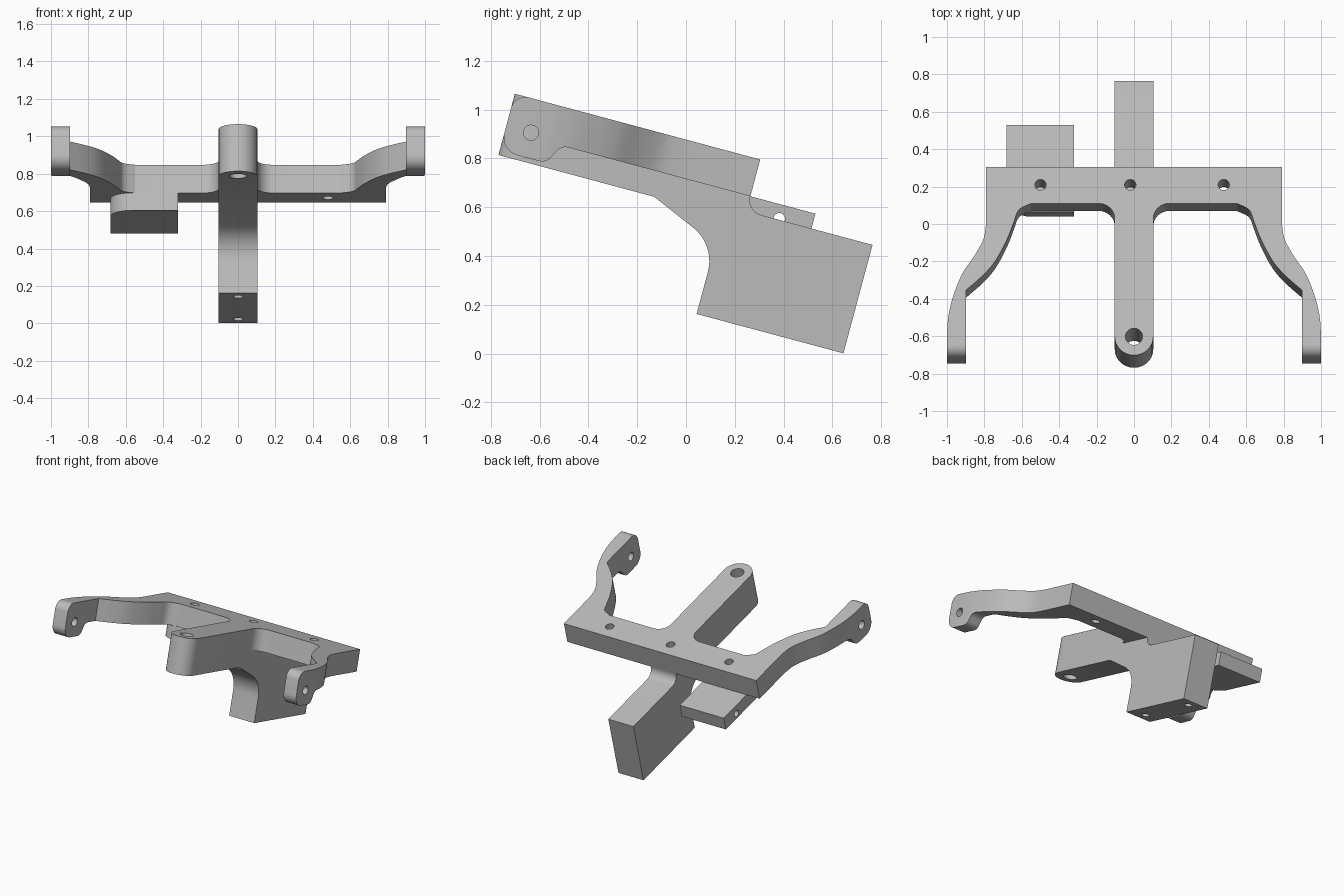
import bpy, bmesh, math
from mathutils import Matrix, Vector

if "Cube" in bpy.data.objects:
    bpy.data.objects.remove(bpy.data.objects["Cube"])

TILT = Matrix.Rotation(math.radians(-15), 4, "X")
TOP, UNDER, BACK, FRONT = 0.847, 0.691, 0.088, -0.953
HALF = 0.103  # half width of the centre arm

grey = bpy.data.materials.new("light grey")
grey.use_nodes = True
grey.diffuse_color = (0.5, 0.5, 0.5, 1)
grey.node_tree.nodes["Principled BSDF"].inputs["Base Color"].default_value = grey.diffuse_color


def rounded(corners, steps=10):
    """Outline through (a, b, radius) corners, each filleted by its radius."""
    out = []
    for i, (a, b, r) in enumerate(corners):
        p = Vector((a, b))
        if r == 0:
            out.append(p)
            continue
        d0 = (Vector(corners[i - 1][:2]) - p).normalized()
        d1 = (Vector(corners[(i + 1) % len(corners)][:2]) - p).normalized()
        half = d0.angle(d1) / 2
        centre = p + (d0 + d1).normalized() * r / math.sin(half)
        s = p + d0 * r / math.tan(half) - centre
        e = p + d1 * r / math.tan(half) - centre
        sweep = math.pi - 2 * half
        for k in range(steps + 1):
            t = k / steps
            out.append(centre + (s * math.sin((1 - t) * sweep) + e * math.sin(t * sweep)) / math.sin(sweep))
    return out


def spline(points, steps=5):
    """Smooth curve through the points."""
    p = [Vector(q) for q in points]
    p = [2 * p[0] - p[1]] + p + [2 * p[-1] - p[-2]]
    out = []
    for a, b, c, d in zip(p, p[1:], p[2:], p[3:]):
        for k in range(steps):
            t = k / steps
            out.append(0.5 * (2 * b + (c - a) * t + (2 * a - 5 * b + 4 * c - d) * t ** 2
                              + (3 * b - a - 3 * c + d) * t ** 3))
    return out + [p[-2]]


def prism(name, outline, axis, lo, hi):
    """Extrude a plan (axis Z) or side (axis X) outline between lo and hi."""
    bm = bmesh.new()
    place = (lambda p, h: (p[0], p[1], h)) if axis == "Z" else (lambda p, h: (h, p[0], p[1]))
    rings = [[bm.verts.new(place(p, h)) for p in outline] for h in (lo, hi)]
    for ring in rings:
        bm.faces.new(ring)
    n = len(outline)
    for i in range(n):
        j = (i + 1) % n
        bm.faces.new((rings[0][i], rings[0][j], rings[1][j], rings[1][i]))
    bmesh.ops.recalc_face_normals(bm, faces=bm.faces)
    mesh = bpy.data.meshes.new(name)
    bm.to_mesh(mesh)
    bm.free()
    mesh.materials.append(grey)
    obj = bpy.data.objects.new(name, mesh)
    bpy.context.collection.objects.link(obj)
    return obj


def combine(obj, tool, operation):
    """Apply a boolean and throw the tool away."""
    mod = obj.modifiers.new("cut", "BOOLEAN")
    mod.operation, mod.object, mod.solver = operation, tool, "EXACT"
    bpy.context.view_layer.objects.active = obj
    bpy.ops.object.modifier_apply(modifier=mod.name)
    bpy.data.objects.remove(tool)


def drill(obj, a, b, radius, axis, lo, hi):
    circle = [(a + radius * math.cos(t * math.pi / 16), b + radius * math.sin(t * math.pi / 16))
              for t in range(32)]
    combine(obj, prism("drill", circle, axis, lo, hi), "DIFFERENCE")


def finish(obj):
    obj.data.transform(TILT)
    bpy.ops.object.select_all(action="DESELECT")
    obj.select_set(True)
    bpy.context.view_layer.objects.active = obj
    bpy.ops.object.shade_smooth_by_angle(angle=math.radians(25))


# Cross bar with two swept side arms: plan outline trimmed by a side profile
outer = spline([(0.79, -0.22), (0.805, -0.31), (0.855, -0.405), (0.92, -0.505),
                (0.971, -0.64), (0.994, -0.75), (1, -0.85)])
inner = spline([(0.897, -0.592), (0.815, -0.518), (0.743, -0.434), (0.678, -0.31),
                (0.642, -0.215), (0.615, -0.148), (0.55, -0.113)])
r = 0.085
web = [Vector((HALF + r - r * math.sin(t * math.pi / 16), -0.113 - r + r * math.cos(t * math.pi / 16)))
       for t in range(9)]
half = [Vector((0.79, BACK))] + outer + [Vector((1, -1.1)), Vector((0.897, -1.1))] + inner + web
plan = half + [Vector((-p.x, p.y)) for p in reversed(half)]
side = rounded([(0.3, TOP, 0), (FRONT, TOP, 0.06), (FRONT, 0.606, 0.075),
                (-0.755, 0.606, 0.05), (-0.715, UNDER, 0.05), (0.3, UNDER, 0)])
cross_bar = prism("cross_bar_and_side_arms", plan, "Z", 0.4, 1.1)
combine(cross_bar, prism("trim", side, "X", -1.2, 1.2), "INTERSECT")
for x in (-0.5, -0.02, 0.48):
    drill(cross_bar, x, -0.01, 0.03, "Z", 0.5, 1)
drill(cross_bar, -0.8475, 0.71, 0.031, "X", -1.3, 1.3)
finish(cross_bar)

# Centre arm with the grip block: side profile trimmed by a round-nosed plan
step = -0.113 - r
side = rounded([(step, TOP, 0), (-1.1, TOP, 0), (-1.1, 0.587, 0), (-0.292, 0.587, 0),
                (0, 0.46, 0.173), (0, 0.168, 0), (0.623, 0.168, 0), (0.623, 0.628, 0),
                (BACK, 0.628, 0.0625), (BACK, UNDER, 0), (step, UNDER, 0)])
nose = [(HALF * math.cos(t * math.pi / 24), FRONT + HALF - HALF * math.sin(t * math.pi / 24))
        for t in range(25)]
centre_arm = prism("centre_arm_and_grip_block", side, "X", -0.3, 0.3)
combine(centre_arm, prism("trim", nose + [(-HALF, 0.9), (HALF, 0.9)], "Z", 0, 1.2), "INTERSECT")
drill(centre_arm, 0, FRONT + HALF, 0.046, "Z", 0.4, 1)
for u in (0.078, 0.542):
    drill(centre_arm, 0, u, 0.027, "Z", 0, 0.35)
finish(centre_arm)

# Offset mounting block under the right of the cross bar
block = prism("mounting_block", rounded([(-0.682, 0.364, 0), (-0.682, -0.118, 0.125),
                                         (-0.32, -0.118, 0), (-0.32, 0.364, 0)]), "Z", 0.594, UNDER)
drill(block, 0.226, 0.632, 0.024, "X", -0.8, -0.2)
finish(block)
